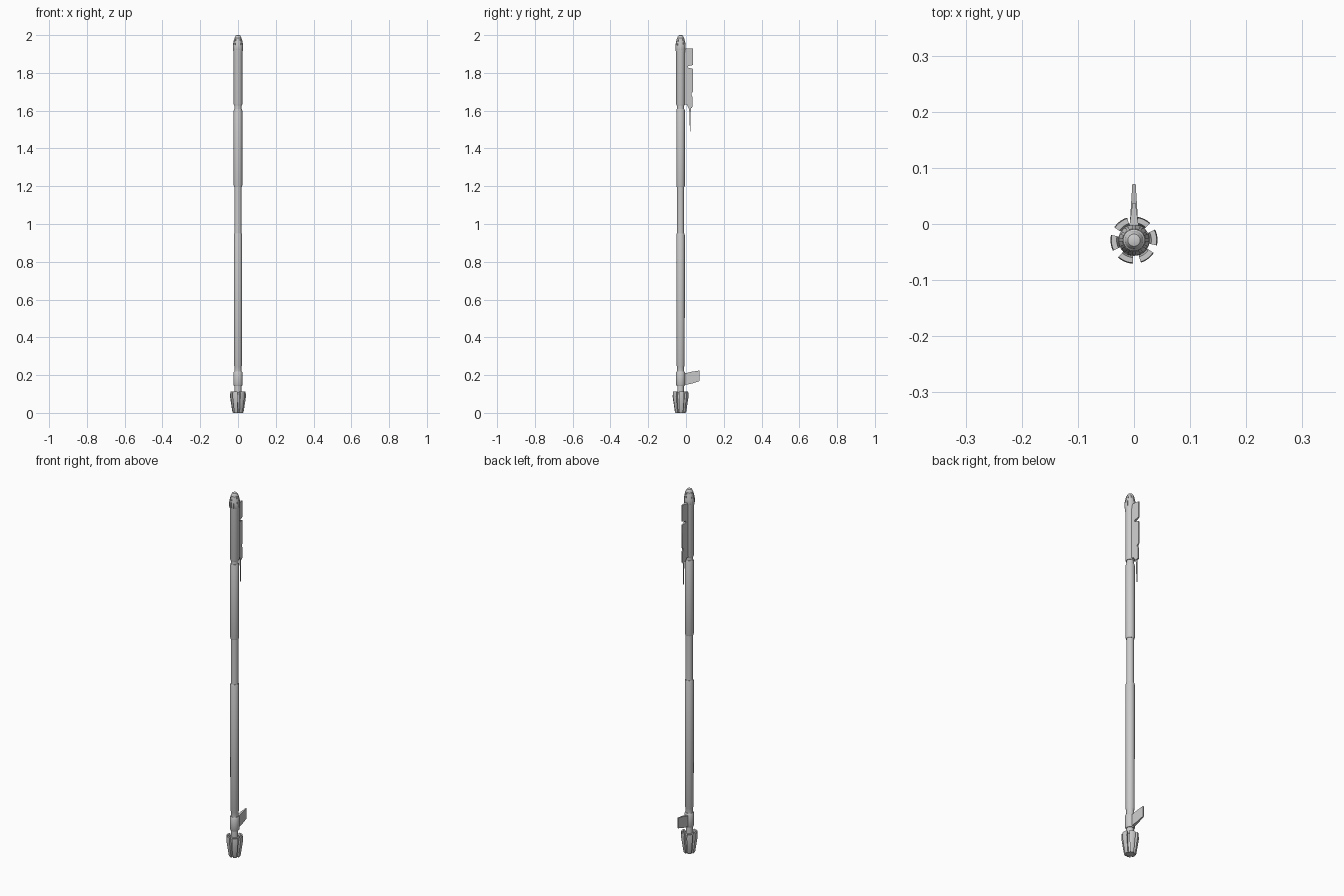
import bpy, bmesh, math

if "Cube" in bpy.data.objects:
    bpy.data.objects.remove(bpy.data.objects["Cube"])

CY = -0.0288  # y position of the staff axis


def finish(name, bm, angle=30):
    bmesh.ops.recalc_face_normals(bm, faces=bm.faces)
    me = bpy.data.meshes.new(name)
    bm.to_mesh(me)
    bm.free()
    ob = bpy.data.objects.new(name, me)
    bpy.context.collection.objects.link(ob)
    bpy.ops.object.select_all(action='DESELECT')
    ob.select_set(True)
    bpy.context.view_layer.objects.active = ob
    bpy.ops.object.shade_smooth_by_angle(angle=math.radians(angle))
    return ob


def point(bm, r, z, a):
    return bm.verts.new((r * math.cos(a), CY + r * math.sin(a), z))


def lathe(name, profile, segs=32):
    """Closed turned solid from (radius, z) points."""
    bm = bmesh.new()
    rings = [[point(bm, r, z, math.tau * i / segs) for i in range(segs)]
             for r, z in profile]
    for lo, hi in zip(rings, rings[1:]):
        for i in range(segs):
            j = (i + 1) % segs
            bm.faces.new((lo[i], lo[j], hi[j], hi[i]))
    bm.faces.new(rings[0])
    bm.faces.new(rings[-1])
    return finish(name, bm)


def wedges(name, section, count, offset, half, steps):
    """Ring of partial turns of a closed (radius, z) section, in degrees."""
    bm = bmesh.new()
    n = len(section)
    for k in range(count):
        mid = offset + 360 * k / count
        cols = []
        for s in range(steps + 1):
            a = math.radians(mid - half + 2 * half * s / steps)
            cols.append([point(bm, r, z, a) for r, z in section])
        for c, d in zip(cols, cols[1:]):
            for i in range(n):
                j = (i + 1) % n
                bm.faces.new((c[i], c[j], d[j], d[i]))
        bm.faces.new(cols[0])
        bm.faces.new(cols[-1])
    return finish(name, bm)


def plate(name, outline, y0, t0, y1, t1):
    """Flat (y, z) outline, half thickness going from t0 at y0 to t1 at y1."""
    bm = bmesh.new()
    sides = []
    for sx in (-1, 1):
        sides.append([bm.verts.new((sx * (t0 + (t1 - t0) * (y - y0) / (y1 - y0)), y, z))
                      for y, z in outline])
    n = len(outline)
    for i in range(n):
        j = (i + 1) % n
        bm.faces.new((sides[0][i], sides[0][j], sides[1][j], sides[1][i]))
    for s in sides:
        bm.faces.new(s)
    return finish(name, bm)


# Shaft sections
lathe("lower_shaft", [(0.019, 0.215), (0.019, 0.245), (0.022, 0.252),
                      (0.0225, 0.942), (0.020, 0.95)])
lathe("hand_grip", [(0.0185, 0.945), (0.0185, 1.205)])
lathe("upper_shaft", [(0.020, 1.195), (0.0225, 1.203), (0.0225, 1.602), (0.020, 1.61)])
lathe("neck_joint", [(0.0185, 1.605), (0.0185, 1.635)])

# Head: sleeve, collar and rounded nose
lathe("head_sleeve", [(0.021, 1.627), (0.0235, 1.635), (0.0235, 1.905), (0.026, 1.92),
                      (0.026, 1.945), (0.019, 1.978)])
wedges("head_ribs", [(0.022, 1.912), (0.0275, 1.924), (0.0275, 1.948),
                     (0.0205, 1.98), (0.015, 1.98)], 12, 15, 10, 3)
lathe("nose_cap", [(0.020, 1.973), (0.0195, 1.984), (0.0165, 1.987), (0.0155, 1.992),
                   (0.011, 1.998), (0.005, 2.0)])

# Head blade with slits, and the thin spike below it
plate("head_blade", [(-0.010, 1.93), (0.037, 1.93), (0.037, 1.842), (0.012, 1.836),
                     (0.009, 1.828), (0.035, 1.822), (0.037, 1.815), (0.036, 1.698),
                     (0.028, 1.69), (0.028, 1.682), (0.034, 1.675), (0.033, 1.615),
                     (0.014, 1.612), (0.004, 1.632), (-0.010, 1.632)],
      0.0, 0.0078, 0.037, 0.0028)
plate("blade_spike", [(0.013, 1.625), (0.027, 1.625), (0.0245, 1.58), (0.0225, 1.49),
                      (0.0205, 1.49), (0.0185, 1.585)],
      0.013, 0.003, 0.027, 0.0015)

# Lower collar with side vane
lathe("lower_collar", [(0.021, 0.143), (0.0245, 0.15), (0.0245, 0.212), (0.021, 0.22)])
plate("side_vane", [(-0.012, 0.208), (0.03, 0.218), (0.071, 0.224), (0.071, 0.168),
                    (0.03, 0.155), (-0.012, 0.147)], 0.0, 0.0075, 0.071, 0.003)

# Foot: neck, tapered core and six petals
lathe("foot_neck", [(0.0175, 0.10), (0.0175, 0.15)])
lathe("foot_core", [(0.021, 0.002), (0.028, 0.085), (0.028, 0.10), (0.021, 0.108)])
wedges("foot_petals", [(0.018, 0.0), (0.027, 0.0), (0.030, 0.006), (0.042, 0.085),
                       (0.0405, 0.112), (0.031, 0.112), (0.025, 0.085)], 6, 7, 20, 5)
